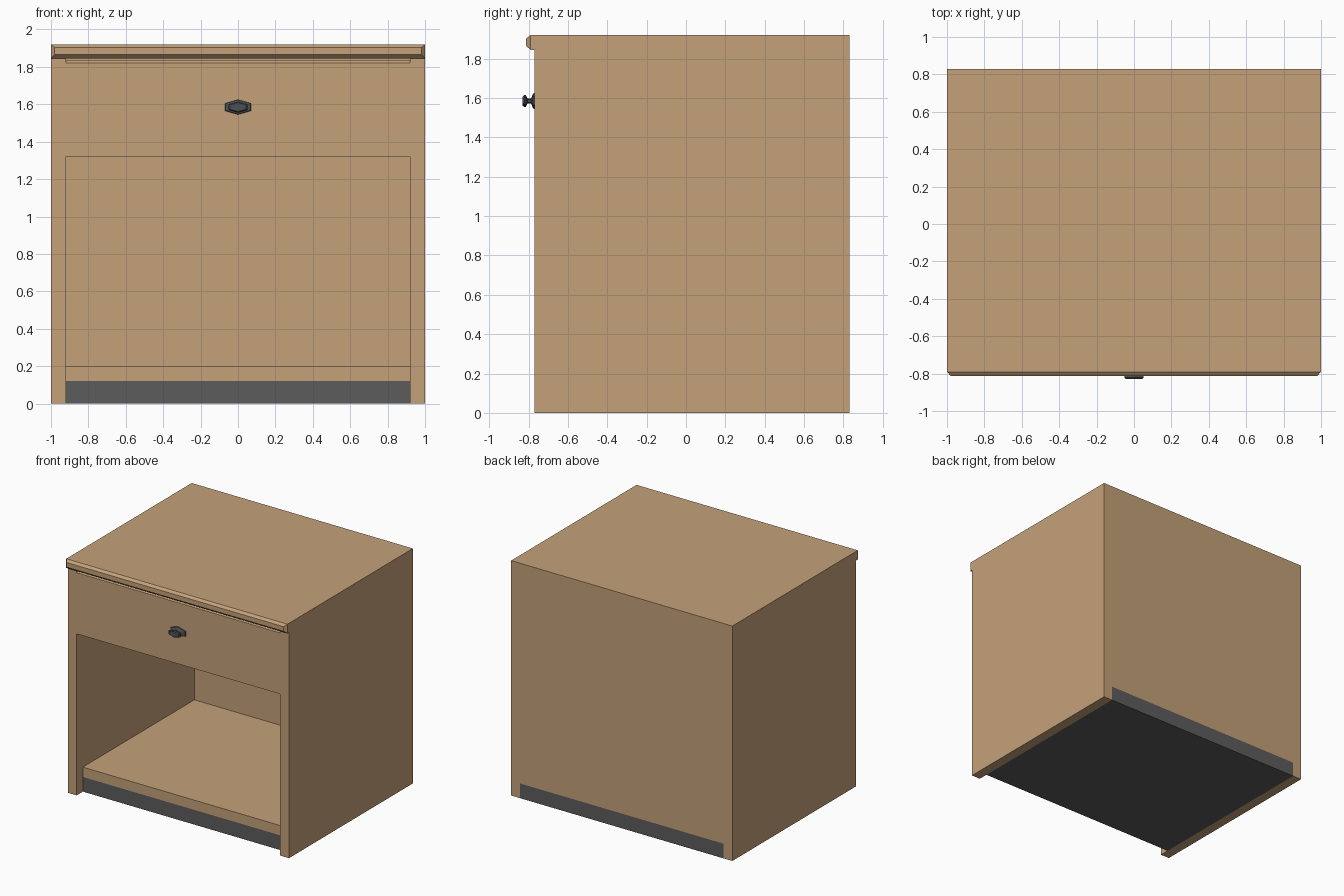
import bpy, bmesh, math

if "Cube" in bpy.data.objects:
    bpy.data.objects.remove(bpy.data.objects["Cube"])


def material(name, rgb):
    m = bpy.data.materials.new(name)
    m.diffuse_color = (*rgb, 1.0)
    m.use_nodes = True
    m.node_tree.nodes["Principled BSDF"].inputs["Base Color"].default_value = m.diffuse_color
    return m


WOOD = material("light wood", (0.55, 0.355, 0.19))
PLINTH = material("dark grey plinth", (0.107, 0.107, 0.107))
METAL = material("dark metal", (0.075, 0.08, 0.087))


def finish(name, bm, mat):
    bmesh.ops.recalc_face_normals(bm, faces=bm.faces)
    me = bpy.data.meshes.new(name)
    bm.to_mesh(me)
    bm.free()
    me.materials.append(mat)
    ob = bpy.data.objects.new(name, me)
    bpy.context.collection.objects.link(ob)
    return ob


def loft(name, rings, mat):
    """Skin a list of closed rings and cap both ends."""
    bm = bmesh.new()
    vs = [[bm.verts.new(p) for p in ring] for ring in rings]
    n = len(rings[0])
    for a, b in zip(vs, vs[1:]):
        for i in range(n):
            j = (i + 1) % n
            bm.faces.new((a[i], a[j], b[j], b[i]))
    bm.faces.new(vs[0])
    bm.faces.new(vs[-1])
    return finish(name, bm, mat)


def rect(x, y, z0, z1):
    return [(-x, y, z0), (x, y, z0), (x, y, z1), (-x, y, z1)]


def box(name, x0, x1, y0, y1, z0, z1, mat=WOOD):
    ring = lambda y: [(x0, y, z0), (x1, y, z0), (x1, y, z1), (x0, y, z1)]
    return loft(name, [ring(y0), ring(y1)], mat)


FRONT, BACK, INNER = -0.77, 0.83, 0.92

# Side panels
box("right_side_panel", INNER, 1, FRONT, BACK, 0, 1.845)
box("left_side_panel", -1, -INNER, FRONT, BACK, 0, 1.845)

# Top board with a chamfered front lip
loft("top_board", [rect(0.98, -0.812, 1.865, 1.903),
                   rect(1, -0.79, 1.845, 1.92),
                   rect(1, BACK, 1.845, 1.92)], WOOD)

# Back panel, recessed shelf and plinth
box("back_panel", -INNER, INNER, 0.75, BACK, 0.2, 1.845)
box("bottom_shelf", -INNER, INNER, -0.69, BACK, 0.12, 0.2)
box("plinth", -INNER, INNER, -0.69, BACK, 0, 0.12, PLINTH)

# Drawer front with a bevelled top edge, and drawer body behind it
loft("drawer_front", [rect(INNER, FRONT, 1.32, 1.82),
                      rect(INNER, FRONT + 0.02, 1.32, 1.838),
                      rect(INNER, -0.69, 1.32, 1.838)], WOOD)
box("drawer_body", -INNER, INNER, -0.69, 0.75, 1.32, 1.8)

# Six-sided knob, stretched sideways
profile = [(FRONT, 0.04), (-0.777, 0.038), (-0.787, 0.013), (-0.806, 0.013),
           (-0.814, 0.03), (-0.822, 0.03), (-0.83, 0.024)]
angles = [math.radians(30 + 60 * i) for i in range(6)]
loft("drawer_knob", [[(2 * r * math.cos(a), y, 1.585 + r * math.sin(a)) for a in angles]
                     for y, r in profile], METAL)
